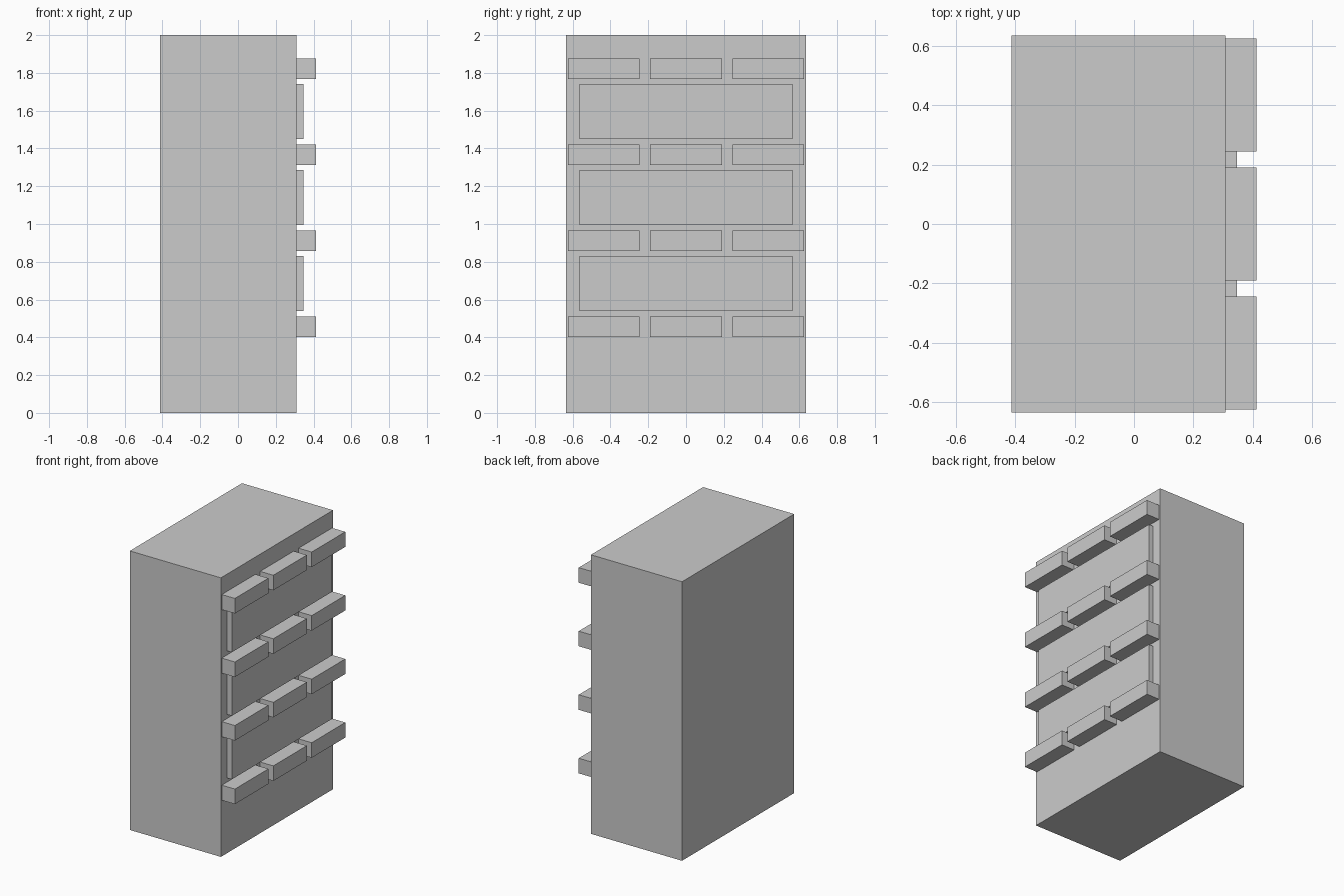
import bpy

if "Cube" in bpy.data.objects:
    bpy.data.objects.remove(bpy.data.objects["Cube"])


def box(name, x, y, z):
    """Box from (min, max) extents on each axis."""
    bpy.ops.mesh.primitive_cube_add(
        size=1, location=[(a + b) / 2 for a, b in (x, y, z)])
    ob = bpy.context.object
    ob.name = name
    ob.scale = [b - a for a, b in (x, y, z)]
    bpy.ops.object.transform_apply(location=False, rotation=False, scale=True)
    return ob


FACE = 0.309        # x of the wall face carrying the details
EMBED = 0.01        # how far details sink into the wall
STEP = 0.4555       # vertical spacing of the rows

# Main block
box("main_block", (-0.413, FACE), (-0.635, 0.635), (0, 2))

# Four rows of three projecting ledges
for row in range(4):
    z = 0.456 + row * STEP
    for col in (-1, 0, 1):
        y = col * 0.435
        box(f"ledge_{row + 1}_{col + 2}", (FACE - EMBED, 0.413),
            (y - 0.19, y + 0.19), (z - 0.054, z + 0.054))

# Wide shallow panels between the ledge rows
for row in range(3):
    z = 0.685 + row * STEP
    box(f"panel_{row + 1}", (FACE - EMBED, 0.347),
        (-0.565, 0.565), (z - 0.146, z + 0.146))
